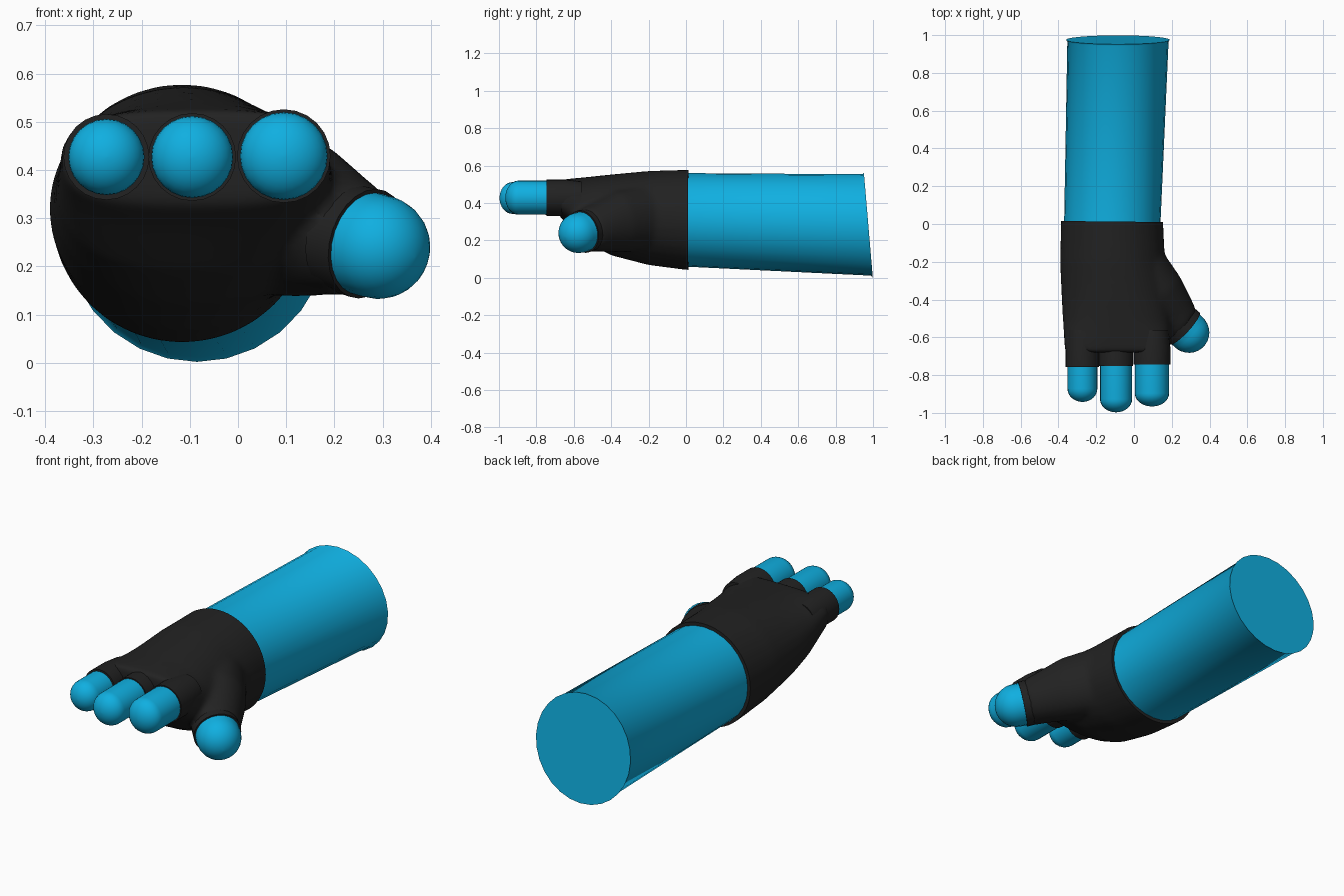
import bpy, bmesh, math
from mathutils import Vector

if "Cube" in bpy.data.objects:
    bpy.data.objects.remove(bpy.data.objects["Cube"])


def material(name, rgb):
    m = bpy.data.materials.new(name)
    m.diffuse_color = (*rgb, 1)
    m.use_nodes = True
    m.node_tree.nodes["Principled BSDF"].inputs["Base Color"].default_value = m.diffuse_color
    return m


BLUE = material("blue_skin", (0.005, 0.43, 0.75))
BLACK = material("black_fabric", (0.016, 0.016, 0.016))


def finish(ob, mat, angle=50):
    ob.data.materials.clear()
    ob.data.materials.append(mat)
    bpy.ops.object.select_all(action='DESELECT')
    ob.select_set(True)
    bpy.context.view_layer.objects.active = ob
    bpy.ops.object.shade_smooth_by_angle(angle=math.radians(angle))


def add_loft(bm, sections, sides):
    """Sections: (centre, axis, half width, half height, roundness power)."""
    rings = []
    for c, axis, rx, rz, p in sections:
        d = Vector(axis).normalized()
        up = Vector((0, 0, 1))
        v = (up - d * up.dot(d)).normalized()
        u = d.cross(v)
        ring = []
        for i in range(sides):
            a = 2 * math.pi * i / sides
            ca, sa = math.cos(a), math.sin(a)
            x = math.copysign(abs(ca) ** (2 / p), ca) * rx
            z = math.copysign(abs(sa) ** (2 / p), sa) * rz
            ring.append(bm.verts.new(Vector(c) + u * x + v * z))
        rings.append(ring)
    for r, s in zip(rings, rings[1:]):
        for i in range(sides):
            j = (i + 1) % sides
            bm.faces.new((r[i], r[j], s[j], s[i]))
    bm.faces.new(rings[0])
    bm.faces.new(rings[-1])
    bmesh.ops.recalc_face_normals(bm, faces=bm.faces)


def mesh_object(name, bm):
    me = bpy.data.meshes.new(name)
    bm.to_mesh(me)
    bm.free()
    ob = bpy.data.objects.new(name, me)
    bpy.context.collection.objects.link(ob)
    return ob


def loft(name, sections, sides, mat):
    bm = bmesh.new()
    add_loft(bm, sections, sides)
    ob = mesh_object(name, bm)
    finish(ob, mat)
    return ob


def digit(name, start, axis, length, r, dome):
    """Round finger: straight shaft ending in a dome."""
    s, d = Vector(start), Vector(axis).normalized()
    secs = [(s, d, r, r, 2)]
    for k in range(9):
        a = math.radians(88 * k / 8)
        rr = r * math.cos(a)
        secs.append((s + d * (length - dome + dome * math.sin(a)), d, rr, rr, 2))
    loft(name, secs, 24, BLUE)


def box_section(y, x0, x1, z0, z1, p=2):
    return (((x0 + x1) / 2, y, (z0 + z1) / 2), (0, -1, 0),
            (x1 - x0) / 2, (z1 - z0) / 2, p)


# Forearm, with its end sloped
loft("forearm", [
    ((-0.115, -0.06, 0.31), (0, 1, 0), 0.255, 0.25, 2),
    ((-0.115, 0.0, 0.31), (0, 1, 0), 0.255, 0.25, 2),
    ((-0.085, 0.965, 0.283), (0, 1, 0.085), 0.268, 0.272, 2),
    ((-0.085, 0.975, 0.281), (0, 1, 0.085), 0.275, 0.28, 2),
], 28, BLUE)

# Glove body: palm and thumb base fused into one smooth skin
THUMB_AXIS = Vector((0.72, -0.67, -0.21)).normalized()
RIM = Vector((0.268, -0.553, 0.247))
bm = bmesh.new()
add_loft(bm, [
    box_section(0.08, -0.385, 0.155, 0.04, 0.578),
    box_section(0.0, -0.387, 0.155, 0.042, 0.578),
    box_section(-0.2, -0.392, 0.165, 0.068, 0.572),
    box_section(-0.4, -0.383, 0.19, 0.12, 0.553, 2.1),
    box_section(-0.52, -0.376, 0.193, 0.185, 0.54, 2.3),
    box_section(-0.62, -0.37, 0.193, 0.28, 0.53, 2.7),
    box_section(-0.68, -0.365, 0.191, 0.33, 0.523, 3.0),
], 32)
add_loft(bm, [
    ((0.02, -0.2, 0.325), (0.55, -0.83, -0.1), 0.14, 0.18, 2),
    ((0.13, -0.36, 0.30), (0.58, -0.8, -0.15), 0.14, 0.165, 2),
    ((0.21, -0.475, 0.268), (0.65, -0.75, -0.2), 0.122, 0.13, 2),
    (RIM - THUMB_AXIS * 0.025, THUMB_AXIS, 0.115, 0.116, 2),
], 28)
raw = mesh_object("glove_raw", bm)
rm = raw.modifiers.new("fuse", 'REMESH')
rm.mode = 'VOXEL'
rm.voxel_size = 0.014
sm = raw.modifiers.new("soften", 'SMOOTH')
sm.factor = 0.5
sm.iterations = 10
fused = raw.evaluated_get(bpy.context.evaluated_depsgraph_get())
bm = bmesh.new()
bm.from_mesh(fused.to_mesh())
bpy.data.objects.remove(raw)
# Crisp wrist opening
cut = bmesh.ops.bisect_plane(bm, geom=bm.verts[:] + bm.edges[:] + bm.faces[:],
                             plane_co=(0, 0.012, 0), plane_no=(0.01, 1, 0),
                             clear_outer=True)
rim_edges = [e for e in cut['geom_cut'] if isinstance(e, bmesh.types.BMEdge)]
bmesh.ops.contextual_create(bm, geom=rim_edges)
bmesh.ops.recalc_face_normals(bm, faces=bm.faces)
finish(mesh_object("glove_body", bm), BLACK)

# Fingers and the glove sleeves around them
FINGERS = [("outer", -0.273, 0.427, 0.079, 0.089, -0.757, -0.942),
           ("middle", -0.095, 0.427, 0.085, 0.091, -0.751, -0.997),
           ("index", 0.095, 0.429, 0.091, 0.097, -0.745, -0.966)]
for name, x, z, r, sleeve, rim, tip in FINGERS:
    digit(name + "_finger", (x, -0.68, z), (0, -1, 0), -0.68 - tip, r, 0.07)
    loft(name + "_sleeve", [
        ((x, -0.56, z), (0, -1, 0), sleeve * 0.9, sleeve * 0.9, 2),
        ((x, -0.65, z), (0, -1, 0), sleeve, sleeve, 2),
        ((x, rim, z), (0, -1, 0), sleeve, sleeve, 2)], 24, BLACK)

# Thumb and its sleeve
digit("thumb", RIM - THUMB_AXIS * 0.05, THUMB_AXIS, 0.19, 0.108, 0.108)
loft("thumb_sleeve", [
    (RIM - THUMB_AXIS * 0.07, THUMB_AXIS, 0.112, 0.113, 2),
    (RIM, THUMB_AXIS, 0.116, 0.116, 2)], 24, BLACK)
